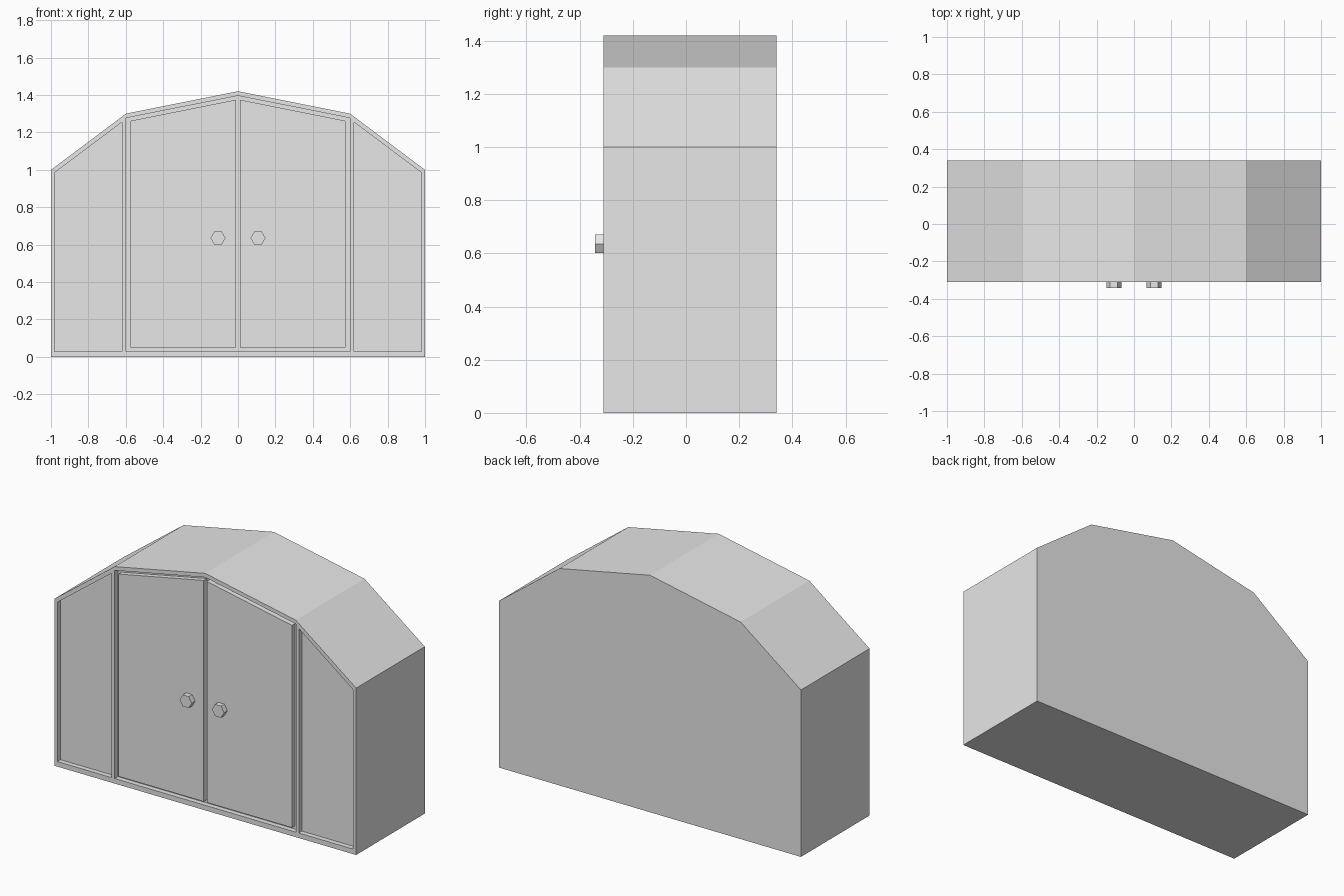
import bpy
import bmesh
import math

cube = bpy.data.objects.get("Cube")
if cube:
    bpy.data.objects.remove(cube, do_unlink=True)

FRONT, BACK, DEPTH = -0.31, 0.34, 0.03

grey = bpy.data.materials.new("plain grey")
grey.use_nodes = True
grey.diffuse_color = (0.8, 0.8, 0.8, 1)
grey.node_tree.nodes["Principled BSDF"].inputs["Base Color"].default_value = (0.8, 0.8, 0.8, 1)


def prism(name, profile, y0, y1):
    """Extrude an x-z outline from y0 back to y1."""
    bm = bmesh.new()
    face = bm.faces.new([bm.verts.new((x, y0, z)) for x, z in profile])
    ext = bmesh.ops.extrude_face_region(bm, geom=[face])
    verts = [v for v in ext["geom"] if isinstance(v, bmesh.types.BMVert)]
    bmesh.ops.translate(bm, verts=verts, vec=(0, y1 - y0, 0))
    bmesh.ops.recalc_face_normals(bm, faces=bm.faces)
    mesh = bpy.data.meshes.new(name)
    bm.to_mesh(mesh)
    bm.free()
    mesh.materials.append(grey)
    obj = bpy.data.objects.new(name, mesh)
    bpy.context.collection.objects.link(obj)
    return obj


def mirrored(half):
    """Complete a right-half outline that runs from the base to the ridge."""
    return half + [(-x, z) for x, z in reversed(half) if x > 0]


# Cabinet body with a faceted arched top
body = prism("cabinet_body", mirrored([(1, 0), (1, 1), (0.6, 1.3), (0, 1.42)]), FRONT, BACK)

# Recesses: the door opening and one panel on each side
opening = mirrored([(0.6, 0.03), (0.6, 1.277), (0, 1.396)])
panel = [(0.62, 0.03), (0.98, 0.03), (0.98, 0.985), (0.62, 1.255)]
recesses = [opening, panel, [(-x, z) for x, z in panel]]
cutters = []
for outline in recesses:
    cutter = prism("recess_cutter", outline, FRONT - 0.1, FRONT + DEPTH)
    cutter.hide_render = True
    cut = body.modifiers.new("recess", "BOOLEAN")
    cut.operation = "DIFFERENCE"
    cut.solver = "EXACT"
    cut.object = cutter
    cutters.append(cutter)

# Bake the recesses and drop the cutters
bpy.context.view_layer.update()
graph = bpy.context.evaluated_depsgraph_get()
baked = bpy.data.meshes.new_from_object(body.evaluated_get(graph))
body.modifiers.clear()
body.data = baked
for cutter in cutters:
    bpy.data.objects.remove(cutter, do_unlink=True)

# Doors flush with the frame, with a gap around them, and six-sided knobs
door = [(0.01, 0.05), (0.575, 0.05), (0.575, 1.262), (0.01, 1.375)]
for side, s in (("left", 1), ("right", -1)):
    prism(side + "_door", [(s * x, z) for x, z in door], FRONT, FRONT + DEPTH)
    hexagon = [(s * 0.107 + 0.04 * math.cos(i * math.pi / 3),
                0.636 + 0.04 * math.sin(i * math.pi / 3)) for i in range(6)]
    prism(side + "_knob", hexagon, -0.342, FRONT)
